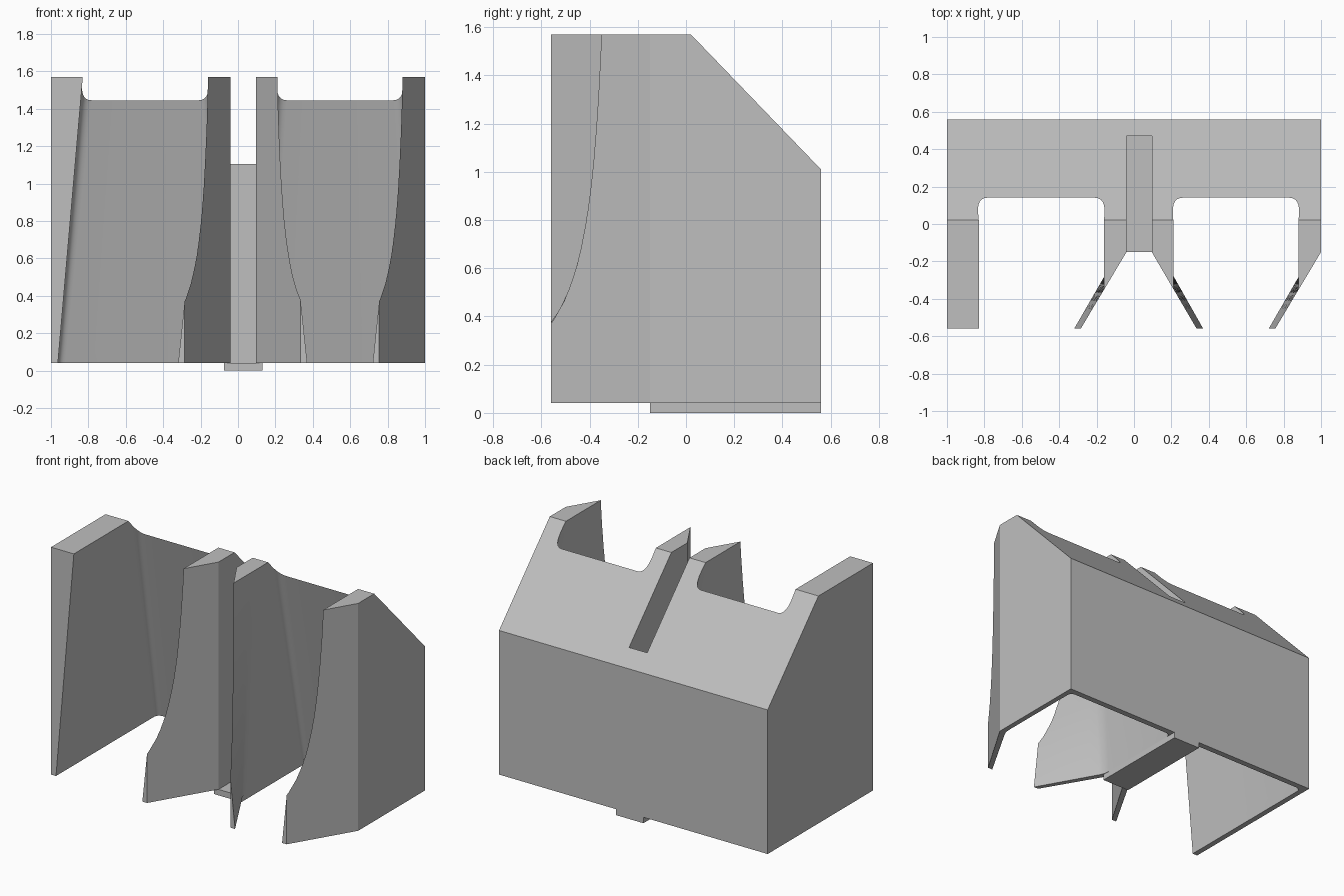
import bpy, bmesh, math
from mathutils import Vector

cube = bpy.data.objects.get("Cube")
if cube:
    bpy.data.objects.remove(cube, do_unlink=True)

Z0, Z1 = 0.04, 1.57          # underside and top of the housing
FRONT, BACK = -0.56, 0.56
BEND = -0.135                # where the pocket walls start to lean

grey = bpy.data.materials.new("plain grey")
grey.use_nodes = True
COLOUR = (0.52, 0.52, 0.52, 1)
grey.diffuse_color = COLOUR
grey.node_tree.nodes["Principled BSDF"].inputs["Base Color"].default_value = COLOUR


def loft(name, rings):
    """Closed solid through a stack of matching rings of points."""
    bm = bmesh.new()
    rows = [[bm.verts.new(p) for p in ring] for ring in rings]
    n = len(rows[0])
    for a, b in zip(rows, rows[1:]):
        for i in range(n):
            j = (i + 1) % n
            bm.faces.new((a[i], a[j], b[j], b[i]))
    bm.faces.new(rows[0][::-1])
    bm.faces.new(rows[-1])
    bmesh.ops.recalc_face_normals(bm, faces=bm.faces)
    mesh = bpy.data.meshes.new(name)
    bm.to_mesh(mesh)
    bm.free()
    mesh.materials.append(grey)
    obj = bpy.data.objects.new(name, mesh)
    bpy.context.collection.objects.link(obj)
    return obj


def prism(name, outline, low, high):
    return loft(name, [[(x, y, z) for x, y in outline] for z in (low, high)])


def rounded(before, corner, after, radius, steps=6):
    """Soft corner between two straight runs."""
    a = corner + (before - corner).normalized() * radius
    b = corner + (after - corner).normalized() * radius
    return [a.lerp(corner, t).lerp(corner.lerp(b, t), t)
            for t in (i / steps for i in range(steps + 1))]


def pocket_section(left, right, left_lean, right_lean, back, radius):
    """Plan of a pocket, from its left front round the back to its right front."""
    overshoot = FRONT - 0.12
    reach = (BEND - overshoot) / (BEND - FRONT)
    path = [Vector(p) for p in (
        (left + left_lean * reach, overshoot), (left, BEND), (left, back),
        (right, back), (right, BEND), (right + right_lean * reach, overshoot))]
    arcs = [rounded(path[i - 1], path[i], path[i + 1], r)
            for i, r in ((1, 0.04), (2, radius), (3, radius), (4, 0.04))]
    run = 10
    first = [path[0].lerp(arcs[0][0], i / run) for i in range(run)]
    last = [arcs[3][-1].lerp(path[5], (i + 1) / run) for i in range(run)]
    return first + sum(arcs, []) + last


def pocket(name, bottom, top):
    """Drafted cutter, extended past both ends of the housing."""
    low, high = pocket_section(*bottom), pocket_section(*top)
    levels = 20
    rings = []
    for k in range(-1, levels + 2):
        t = k / levels
        z = Z0 + (Z1 - Z0) * t
        rings.append([(*a.lerp(b, t), z) if 0 <= t <= 1 else (*(a + (b - a) * t), z)
                      for a, b in zip(low, high)])
    return loft(name, rings)


# Housing: plan with the central slot and the splayed front walls
housing = prism("housing", [
    (-1, FRONT), (-0.285, FRONT), (-0.04, -0.15), (-0.04, 0.47),
    (0.095, 0.47), (0.095, -0.15), (0.335, FRONT), (0.755, FRONT),
    (1, -0.15), (1, BACK), (-1, BACK)], Z0, Z1)

# Cutters: sloping back edge and two drafted pockets
slope = loft("back_slope_cutter", [
    [(x, 0.02 - 0.1, Z1 + 0.104), (x, BACK + 0.1, 1.01 - 0.104), (x, BACK + 0.1, Z1 + 0.104)]
    for x in (-1.2, 1.2)])
right_pocket = pocket("right_pocket_cutter",
                      (-0.963, -0.075, 0, -0.245, 0.52, 0.04),
                      (-0.83, -0.16, 0, 0, 0.107, 0.06))
left_pocket = pocket("left_pocket_cutter",
                     (0.13, 0.965, 0.24, -0.245, 0.52, 0.04),
                     (0.21, 0.88, 0, 0, 0.107, 0.06))

bpy.context.view_layer.objects.active = housing
for cutter in (slope, right_pocket, left_pocket):
    cut = housing.modifiers.new(cutter.name, "BOOLEAN")
    cut.operation = "DIFFERENCE"
    cut.solver = "EXACT"
    cut.object = cutter
    bpy.ops.object.modifier_apply(modifier=cut.name)
    bpy.data.objects.remove(cutter, do_unlink=True)

# Rail under the slot
rail = prism("bottom_rail", [(-0.075, -0.15), (0.13, -0.15), (0.13, BACK), (-0.075, BACK)], 0, Z0)

# Smooth pocket walls, crisp outer edges
bpy.ops.object.select_all(action="DESELECT")
housing.select_set(True)
bpy.ops.object.shade_smooth_by_angle(angle=math.radians(22))
